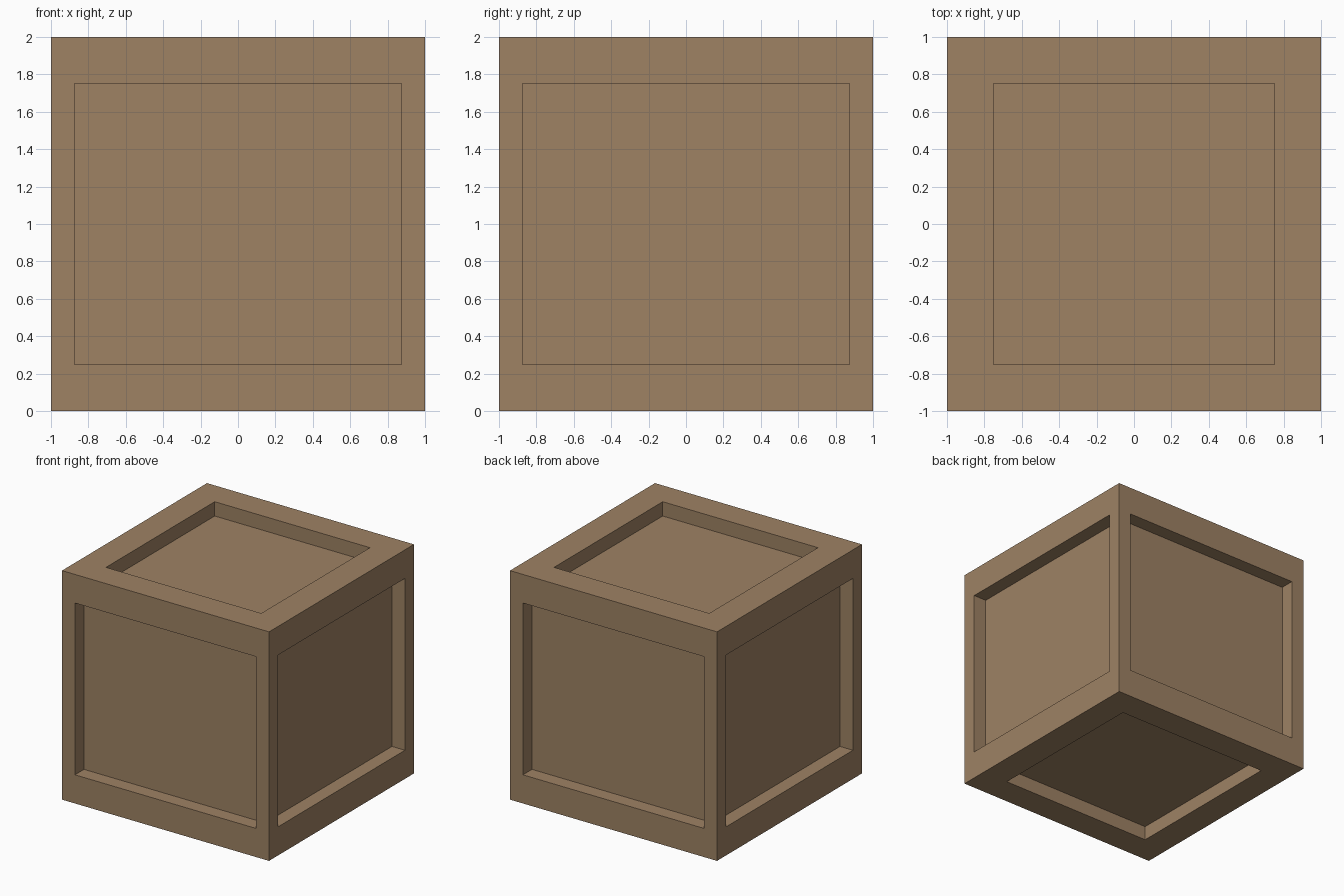
import bpy, bmesh
from mathutils import Vector

default = bpy.data.objects.get("Cube")
if default:
    bpy.data.objects.remove(default, do_unlink=True)

DEPTH = 0.125        # recess depth and corner post width
RAIL = 0.25          # rail height, and border width on the lid and base

# Wood colour
wood = bpy.data.materials.new("brown wood")
wood.use_nodes = True
colour = (0.342, 0.223, 0.127, 1)
wood.diffuse_color = colour
wood.node_tree.nodes["Principled BSDF"].inputs["Base Color"].default_value = colour

# Crate body
bm = bmesh.new()
bmesh.ops.create_cube(bm, size=2)

# Recessed panel in every side
for face in list(bm.faces):
    normal = face.normal.copy()
    upright = abs(normal.z) < 0.5
    border = DEPTH if upright else RAIL
    bmesh.ops.inset_individual(bm, faces=[face], thickness=border, use_even_offset=True)
    if upright:
        for v in face.verts:
            v.co.z = (1 - RAIL) * (1 if v.co.z > 0 else -1)
    panel = bmesh.ops.extrude_discrete_faces(bm, faces=[face])["faces"][0]
    bmesh.ops.translate(bm, verts=panel.verts, vec=-DEPTH * normal)

# Stand the crate on the ground
bmesh.ops.translate(bm, verts=bm.verts, vec=Vector((0, 0, 1)))
bmesh.ops.recalc_face_normals(bm, faces=bm.faces)

mesh = bpy.data.meshes.new("crate")
bm.to_mesh(mesh)
bm.free()
mesh.materials.append(wood)
crate = bpy.data.objects.new("crate", mesh)
bpy.context.collection.objects.link(crate)
